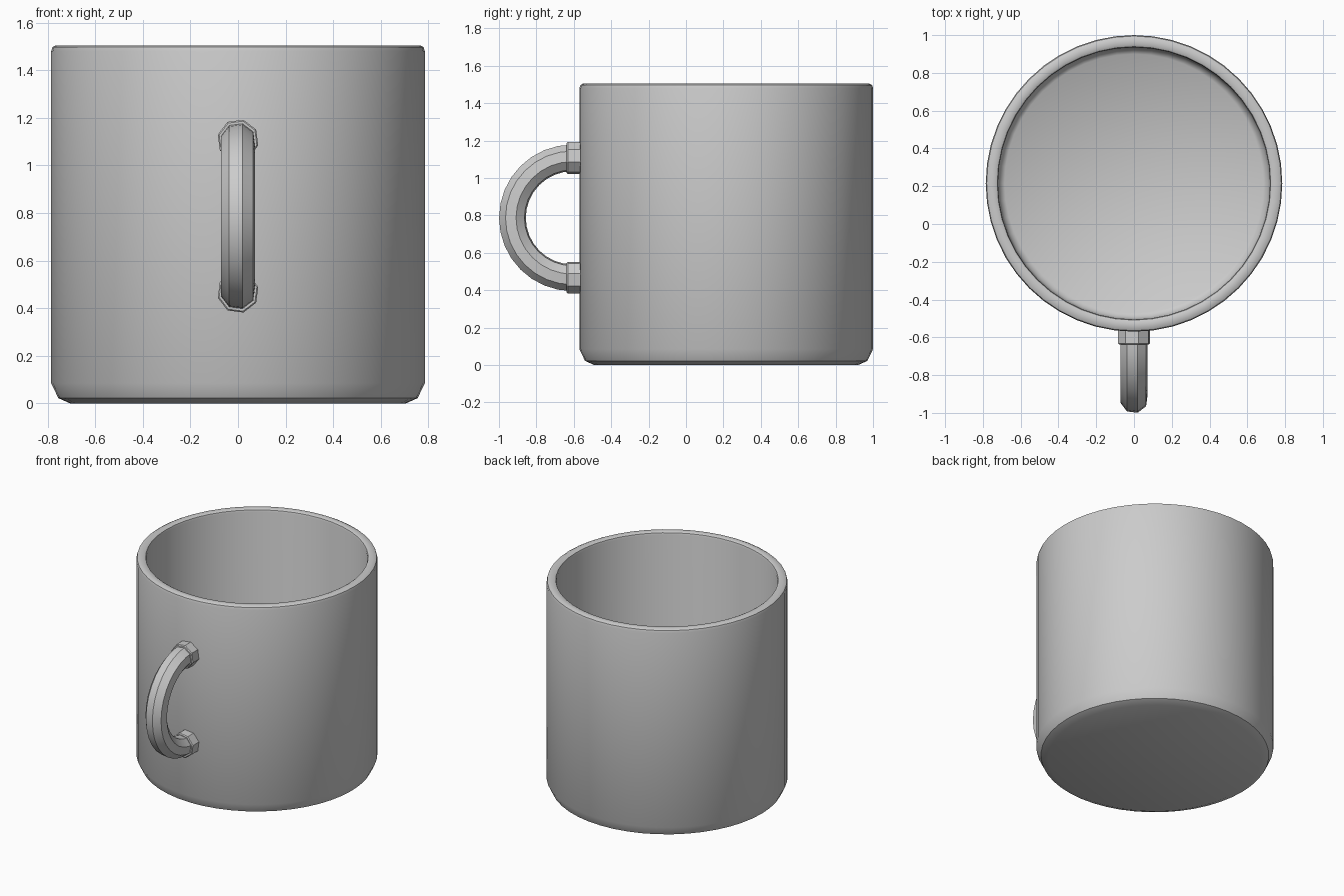
import bpy, bmesh
from math import pi, cos, sin, radians

if "Cube" in bpy.data.objects:
    bpy.data.objects.remove(bpy.data.objects["Cube"])

CY, CZ, ARC = -0.608, 0.787, 0.32   # handle arc centre and radius


def finish(name, bm, angle):
    bmesh.ops.recalc_face_normals(bm, faces=bm.faces)
    mesh = bpy.data.meshes.new(name)
    bm.to_mesh(mesh)
    bm.free()
    obj = bpy.data.objects.new(name, mesh)
    bpy.context.collection.objects.link(obj)
    bpy.ops.object.select_all(action='DESELECT')
    obj.select_set(True)
    bpy.context.view_layer.objects.active = obj
    bpy.ops.object.shade_smooth_by_angle(angle=radians(angle))
    return obj


def skin(bm, rings):
    """Join successive closed rings of points with quads and cap both ends."""
    loops = [[bm.verts.new(p) for p in ring] for ring in rings]
    n = len(loops[0])
    for a, b in zip(loops, loops[1:]):
        for i in range(n):
            j = (i + 1) % n
            bm.faces.new((a[i], a[j], b[j], b[i]))
    bm.faces.new(loops[0])
    bm.faces.new(loops[-1])


def octagon(y, z, t, r):
    """Slightly turned octagon; t is the direction of its outward axis in the yz plane."""
    ring = []
    for k in range(8):
        a = radians(30 + 45 * k)
        n = r * sin(a)
        ring.append((r * cos(a), y + n * cos(t), z + n * sin(t)))
    return ring


# Cup body: chamfered outside, rounded rim, hollow inside
profile = [(0.705, 0), (0.755, 0.022), (0.785, 0.085), (0.785, 1.48), (0.78, 1.497),
           (0.765, 1.505), (0.735, 1.505), (0.724, 1.499), (0.72, 1.485),
           (0.72, 0.125), (0.71, 0.09), (0.685, 0.07)]
SIDES = 48
bm = bmesh.new()
skin(bm, [[(r * cos(2 * pi * i / SIDES), 0.215 + r * sin(2 * pi * i / SIDES), z)
           for i in range(SIDES)] for r, z in profile])
finish("cup_body", bm, 40)

# Handle: octagonal tube swept round a half circle, ends sunk in the wall
STEPS = 16
rings = [octagon(-0.55, CZ + ARC, pi / 2, 0.074)]
for i in range(STEPS + 1):
    t = pi / 2 + pi * i / STEPS
    rings.append(octagon(CY + ARC * cos(t), CZ + ARC * sin(t), t, 0.074))
rings.append(octagon(-0.55, CZ - ARC, 3 * pi / 2, 0.074))
bm = bmesh.new()
skin(bm, rings)
finish("handle", bm, 30)

# Collars where the handle meets the body
for name, side in (("upper_collar", 1), ("lower_collar", -1)):
    bm = bmesh.new()
    skin(bm, [octagon(y, CZ + side * ARC, side * pi / 2, r)
              for y, r in ((-0.55, 0.088), (-0.632, 0.088), (-0.638, 0.082))])
    finish(name, bm, 30)
